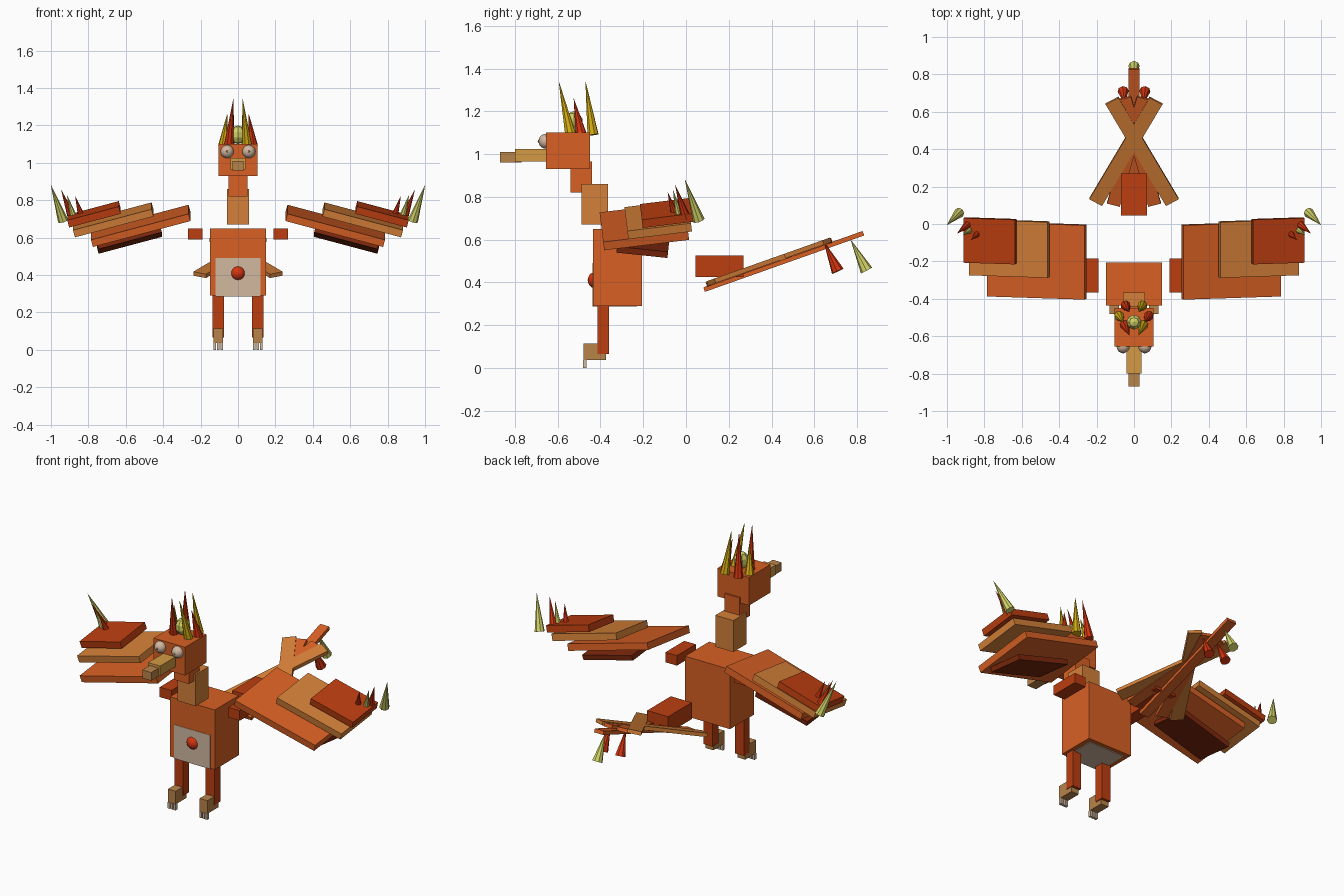
import bpy, bmesh, math
from mathutils import Matrix, Vector

if "Cube" in bpy.data.objects:
    bpy.data.objects.remove(bpy.data.objects["Cube"])


def colour(name, hex_code):
    def lin(c):
        c /= 255
        return c / 12.92 if c <= 0.04045 else ((c + 0.055) / 1.055) ** 2.4
    m = bpy.data.materials.new(name)
    m.diffuse_color = [lin(int(hex_code[i:i + 2], 16)) for i in (0, 2, 4)] + [1]
    m.use_nodes = True
    m.node_tree.nodes["Principled BSDF"].inputs["Base Color"].default_value = m.diffuse_color
    return m


ORANGE = colour("orange", "D86024")
RUST = colour("rust", "BC3E10")
AMBER = colour("amber", "D48038")
TAN = colour("tan", "D49A44")
BROWN = colour("brown", "B8844A")
BEIGE = colour("beige", "D2B8A0")
PALE = colour("pale_yellow", "D2D268")
GOLD = colour("gold", "D4AC10")
RED = colour("red", "D4340F")
DARK = colour("dark_rust", "7E280C")


def finish(name, bm, mat, matrix=None, smooth=False):
    if matrix is not None:
        bm.transform(matrix)
    bmesh.ops.recalc_face_normals(bm, faces=bm.faces)
    me = bpy.data.meshes.new(name)
    for f in bm.faces:
        f.smooth = smooth
    bm.to_mesh(me)
    bm.free()
    me.materials.append(mat)
    ob = bpy.data.objects.new(name, me)
    bpy.context.collection.objects.link(ob)
    return ob


def slab(name, mat, size, matrix):
    bm = bmesh.new()
    bmesh.ops.create_cube(bm, size=1)
    return finish(name, bm, mat, matrix @ Matrix.Diagonal((*size, 1)))


def box(name, mat, x, y, z):
    mid = [(a + b) / 2 for a, b in (x, y, z)]
    return slab(name, mat, [abs(b - a) for a, b in (x, y, z)], Matrix.Translation(mid))


def ball(name, mat, centre, radius, squash=1.0, seg=20, smooth=True):
    bm = bmesh.new()
    bmesh.ops.create_uvsphere(bm, u_segments=seg, v_segments=max(5, seg // 2), radius=radius)
    m = Matrix.Translation(centre) @ Matrix.Diagonal((1, 1, squash, 1))
    return finish(name, bm, mat, m, smooth)


def spike(name, mat, base, tip, radius):
    base, tip = Vector(base), Vector(tip)
    d = tip - base
    bm = bmesh.new()
    bmesh.ops.create_cone(bm, cap_ends=True, segments=8, radius1=radius, radius2=0.0005, depth=d.length)
    m = Matrix.Translation((base + tip) / 2) @ d.to_track_quat('Z', 'Y').to_matrix().to_4x4()
    return finish(name, bm, mat, m)


# body and belly
box("body", ORANGE, (-0.15, 0.15), (-0.435, -0.205), (0.29, 0.65))
box("belly", BEIGE, (-0.12, 0.12), (-0.437, -0.23), (0.286, 0.49))
ball("belly_button", RED, (0, -0.42, 0.41), 0.04)

# neck, head and beak
box("lower_neck", AMBER, (-0.06, 0.06), (-0.49, -0.365), (0.67, 0.86))
box("upper_neck", ORANGE, (-0.05, 0.05), (-0.54, -0.44), (0.82, 0.965))
box("head", ORANGE, (-0.105, 0.105), (-0.655, -0.45), (0.93, 1.10))
box("beak", TAN, (-0.04, 0.04), (-0.80, -0.65), (0.965, 1.025))
box("beak_tip", BROWN, (-0.03, 0.03), (-0.87, -0.77), (0.96, 1.01))
ball("crest_ball", PALE, (0, -0.525, 1.15), 0.042, 1.2, 8, False)

# crest spikes, colours alternate across the head
for s, near, far in ((1, GOLD, RED), (-1, RED, GOLD)):
    spike("crest_front", near, (s * 0.05, -0.54, 1.09), (s * 0.025, -0.595, 1.34), 0.027)
    spike("crest_middle", far, (s * 0.08, -0.49, 1.09), (s * 0.058, -0.525, 1.26), 0.027)
    spike("crest_back", near, (s * 0.045, -0.435, 1.09), (s * 0.025, -0.47, 1.34), 0.027)

# tail: fan of crossed feathers lying in one sloping plane
TILT = math.radians(19.5)
TAIL = Matrix.Translation((0, 0.085, 0.366)) @ Matrix.Rotation(TILT, 4, 'X')


def tail_feather(name, mat, p, q, width, lift):
    a, b = (Vector((x, (y - 0.085) / math.cos(TILT), lift)) for x, y in (p, q))
    d = b - a
    turn = Matrix.Rotation(math.atan2(-d.x, d.y), 4, 'Z')
    slab(name, mat, (width, d.length, 0.022), TAIL @ Matrix.Translation((a + b) / 2) @ turn)


box("tail_base", RUST, (-0.07, 0.07), (0.045, 0.27), (0.425, 0.525))
tail_feather("tail_centre_feather", ORANGE, (0, 0.085), (0, 0.83), 0.06, 0)
spike("tail_centre_spike", PALE, (0, 0.845, 0.455), (0, 0.77, 0.60), 0.03)

for s in (-1, 1):
    # tail sides
    tail_feather("tail_inner_feather", ORANGE, (s * 0.11, 0.11), (-s * 0.05, 0.68), 0.07, 0.018)
    tail_feather("tail_outer_feather", AMBER, (s * 0.205, 0.125), (-s * 0.1175, 0.667), 0.078, 0.022)
    spike("tail_side_spike", RED, (s * 0.058, 0.71, 0.452), (s * 0.05, 0.645, 0.59), 0.03)

    # eyes
    ball("eye", BEIGE, (s * 0.058, -0.655, 1.06), 0.035)
    ball("pupil", BROWN, (s * 0.058, -0.688, 1.06), 0.006, 1.0, 10)

    # legs and feet
    box("leg", RUST, (s * 0.075, s * 0.135), (-0.415, -0.36), (0.065, 0.30))
    box("foot", BROWN, (s * 0.08, s * 0.132), (-0.48, -0.375), (0.036, 0.115))
    for i in range(3):
        x = 0.08 + i * 0.019
        box("claw", BEIGE, (s * x, s * (x + 0.014)), (-0.482, -0.465), (0, 0.036))

    # wings: overlapping plates that slope down outwards
    box("shoulder", RUST, (s * 0.19, s * 0.267), (-0.365, -0.185), (0.59, 0.65))
    for name, mat, mid, size, pitch in (
            ("wing_inner", ORANGE, (0.52, -0.195, 0.663), (0.54, 0.40, 0.04), 7),
            ("wing_middle", AMBER, (0.667, -0.13, 0.695), (0.435, 0.30, 0.04), 7),
            ("wing_outer", RUST, (0.77, -0.09, 0.725), (0.285, 0.24, 0.04), 7),
            ("wing_under", DARK, (0.58, -0.20, 0.586), (0.35, 0.24, 0.03), -6)):
        m = (Matrix.Translation((s * mid[0], mid[1], mid[2]))
             @ Matrix.Rotation(math.radians(pitch), 4, 'X')
             @ Matrix.Rotation(math.radians(s * 15), 4, 'Y'))
        slab(name, mat, size, m)

    # wing tip spikes
    for mat, b, t, r in (
            (PALE, (0.935, 0.06, 0.69), (1.0, -0.005, 0.88), 0.028),
            (RED, (0.885, 0.0, 0.70), (0.945, -0.05, 0.855), 0.024),
            (PALE, (0.875, -0.03, 0.70), (0.915, -0.06, 0.83), 0.02),
            (RED, (0.835, -0.05, 0.71), (0.87, -0.085, 0.82), 0.02)):
        spike("wing_spike", mat, (s * b[0], b[1], b[2]), (s * t[0], t[1], t[2]), r)
